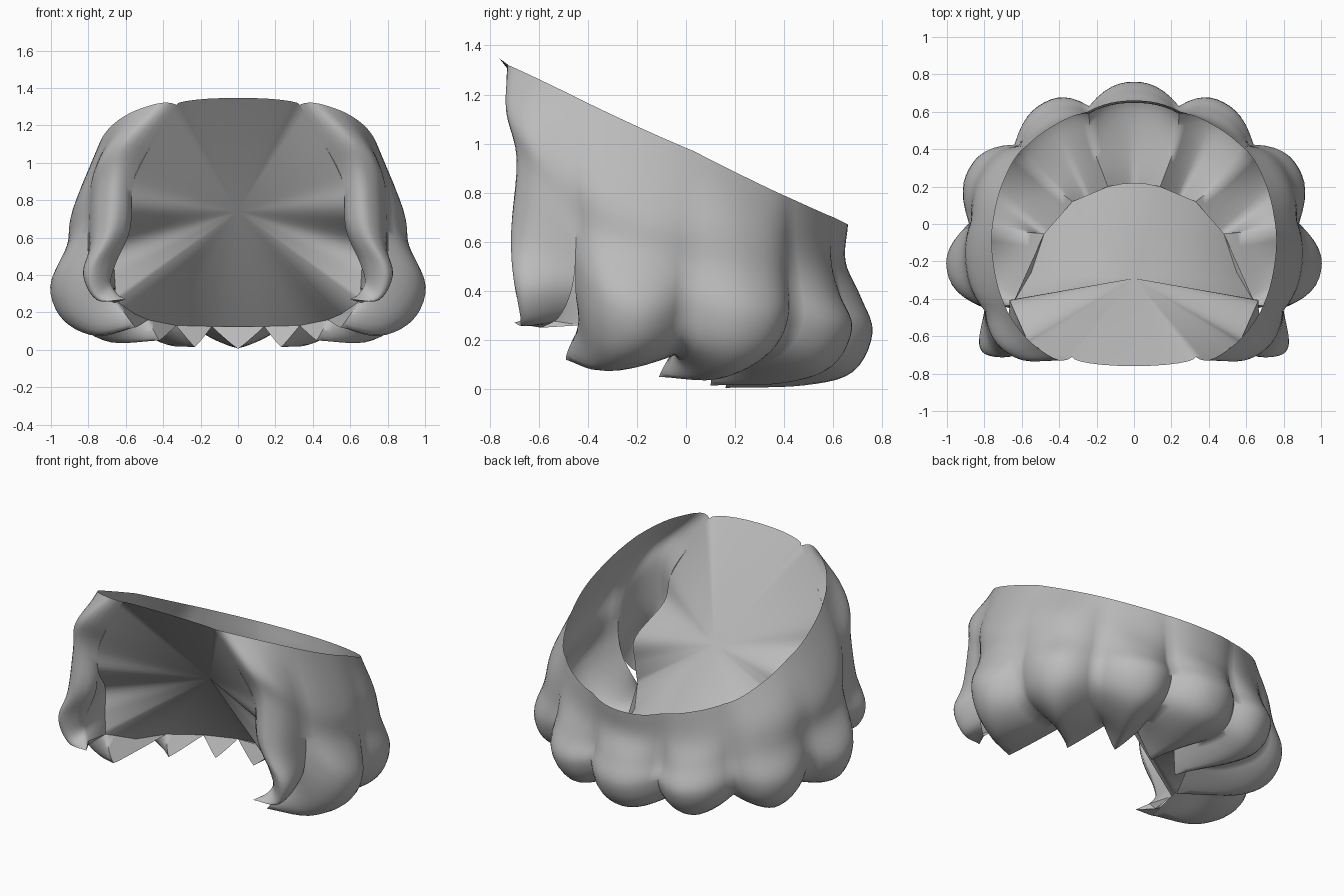
import bpy, bmesh, math
from mathutils import Vector

if "Cube" in bpy.data.objects:
    bpy.data.objects.remove(bpy.data.objects["Cube"])

ROWS, COLS = 5, 12          # spline steps per profile span, columns per lobe

grey = bpy.data.materials.new("soft grey")
grey.diffuse_color = (0.5, 0.5, 0.5, 1)
grey.use_nodes = True
grey.node_tree.nodes["Principled BSDF"].inputs["Base Color"].default_value = grey.diffuse_color


def profile(*pts):
    """Catmull-Rom curve from the rim down to the tip."""
    p = [Vector(q) for q in pts]
    p = [2 * p[0] - p[1]] + p + [2 * p[-1] - p[-2]]
    out = []
    for i in range(1, len(p) - 2):
        a, b, c, d = p[i - 1:i + 3]
        for k in range(ROWS):
            t = k / ROWS
            out.append(0.5 * (2 * b + (c - a) * t + (2 * a - 5 * b + 4 * c - d) * t * t
                              + (3 * b - a - 3 * c + d) * t ** 3))
    return out + [p[-2]]


# Crest lines of the curled lobes, back centre to front
back = profile((0, .66, .67), (0, .65, .52), (0, .71, .38), (0, .76, .23),
               (0, .68, .07), (0, .48, .015), (0, .16, .005))
back_side = profile((.42, .53, .73), (.42, .55, .55), (.45, .6, .4), (.48, .65, .25),
                    (.45, .57, .09), (.37, .4, .025), (.23, .1, .015))
rear_side = profile((.68, .27, .85), (.78, .28, .66), (.82, .29, .48), (.88, .3, .3),
                    (.83, .25, .13), (.68, .12, .04), (.42, -.11, .05))
front_side = profile((.75, -.22, 1.08), (.88, -.24, .76), (.91, -.24, .57), (1, -.25, .35),
                     (.93, -.29, .17), (.76, -.36, .08), (.55, -.49, .12))
front = profile((.49, -.68, 1.3), (.65, -.7, 1.1), (.71, -.66, .9), (.73, -.69, .62),
                (.81, -.685, .42), (.75, -.67, .27), (.6, -.7, .27))

# Grooves between the lobes, then the front edge and the inner side of the front lobe
groove_a = profile((.25, .6, .7), (.24, .59, .53), (.24, .6, .38), (.24, .63, .27),
                   (.24, .57, .15), (.22, .42, .11), (.14, .2, .125))
groove_b = profile((.57, .42, .78), (.61, .42, .6), (.62, .42, .45), (.64, .42, .3),
                   (.6, .36, .18), (.47, .23, .12), (.33, .12, .13))
groove_c = profile((.75, .03, .97), (.86, .02, .7), (.87, .01, .52), (.88, 0, .35),
                   (.82, -.02, .2), (.65, -.04, .14), (.48, -.05, .16))
groove_d = profile((.675, -.47, 1.2), (.785, -.47, .9), (.8, -.45, .68), (.8, -.45, .52),
                   (.77, -.45, .4), (.71, -.44, .32), (.65, -.43, .26))
front_rear = profile((.675, -.47, 1.2), (.785, -.47, .9), (.8, -.45, .68), (.8, -.45, .52),
                     (.79, -.47, .39), (.74, -.52, .29), (.66, -.59, .25))
edge = profile((.33, -.71, 1.31), (.46, -.68, 1.1), (.56, -.64, .9), (.575, -.63, .65),
               (.65, -.62, .47), (.68, -.61, .36), (.64, -.62, .29))
inner = profile((.33, -.71, 1.31), (.46, -.68, 1.1), (.56, -.64, .9), (.58, -.6, .74),
                (.66, -.42, .56), (.66, -.42, .4), (.65, -.43, .26))
groove_back = [Vector((-p.x, p.y, p.z)) for p in groove_a]


def middle(a, b):
    return [(p + q) / 2 for p, q in zip(a, b)]


lobes = [(groove_back, back, groove_a, 2.3), (groove_a, back_side, groove_b, 2.3),
         (groove_b, rear_side, groove_c, 2.3), (groove_c, front_side, groove_d, 2.3),
         (front_rear, front, edge, 2.7), (edge, middle(edge, inner), inner, 2)]


def section(left, crest, right, roundness, row, s):
    """Point across a lobe, s from -1 to 1: round above, pointed at the tip."""
    v = row / (len(crest) - 1)
    power = roundness + (1.1 - roundness) * max(0, (v - .6) / .4)
    mid = (left[row] + right[row]) / 2
    return mid + (right[row] - left[row]) / 2 * s + (crest[row] - mid) * (1 - abs(s) ** power)


def finish(bm, name, angle):
    bmesh.ops.remove_doubles(bm, verts=bm.verts, dist=0.0005)
    mesh = bpy.data.meshes.new(name)
    bm.to_mesh(mesh)
    bm.free()
    mesh.materials.append(grey)
    obj = bpy.data.objects.new(name, mesh)
    bpy.context.collection.objects.link(obj)
    mirror = obj.modifiers.new("mirror", 'MIRROR')
    mirror.merge_threshold = 0.001
    bpy.context.view_layer.objects.active = obj
    obj.select_set(True)
    bpy.ops.object.modifier_apply(modifier="mirror")
    bpy.ops.object.shade_smooth_by_angle(angle=math.radians(angle))
    obj.select_set(False)


# Scalloped outer shell with the end of each lobe closed
bm = bmesh.new()
for i, (left, crest, right, roundness) in enumerate(lobes):
    start = COLS // 2 if i == 0 else 0
    steps = [-1 + 2 * k / COLS for k in range(start, COLS + 1)]
    grid = [[bm.verts.new(section(left, crest, right, roundness, r, s)) for s in steps]
            for r in range(len(crest))]
    if i < 5:
        grid.append([bm.verts.new(left[-1].lerp(right[-1], (s + 1) / 2)) for s in steps])
    for upper, lower in zip(grid, grid[1:]):
        for k in range(len(steps) - 1):
            bm.faces.new((upper[k], upper[k + 1], lower[k + 1], lower[k]))
# Underside of the front lobe
bm.faces.new([bm.verts.new(p) for p in (front_rear[-1], edge[-1], inner[-1])])
bmesh.ops.remove_doubles(bm, verts=bm.verts, dist=0.0005)
bmesh.ops.dissolve_degenerate(bm, edges=bm.edges, dist=0.0004)
bmesh.ops.recalc_face_normals(bm, faces=bm.faces)
if sum(f.normal.dot(f.calc_center_median() - Vector((0, 0, .6))) for f in bm.faces) < 0:
    bmesh.ops.reverse_faces(bm, faces=bm.faces)
finish(bm, "scalloped_shell", 75)

# Fan-shaped panel filling the slanted front opening
bm = bmesh.new()
rim = [Vector((0, .22, .12)), Vector((.07, .215, .121)), groove_a[-1], groove_b[-1],
       groove_c[-1], Vector((.55, -.26, .19))]
rim += inner[::-1]
rim += [Vector((.33 * math.cos(a), -.71 - .05 * math.sin(a), 1.31 + .037 * math.sin(a)))
        for a in (math.pi * k / 12 for k in range(1, 6))] + [Vector((0, -.76, 1.347))]
hub = bm.verts.new((0, -.29, .74))
ring = [bm.verts.new(p) for p in rim]
for a, b in zip(ring, ring[1:]):
    bm.faces.new((hub, a, b))
bmesh.ops.recalc_face_normals(bm, faces=bm.faces)
if sum(f.normal.y + f.normal.z for f in bm.faces) > 0:
    bmesh.ops.reverse_faces(bm, faces=bm.faces)
finish(bm, "front_panel", 180)
